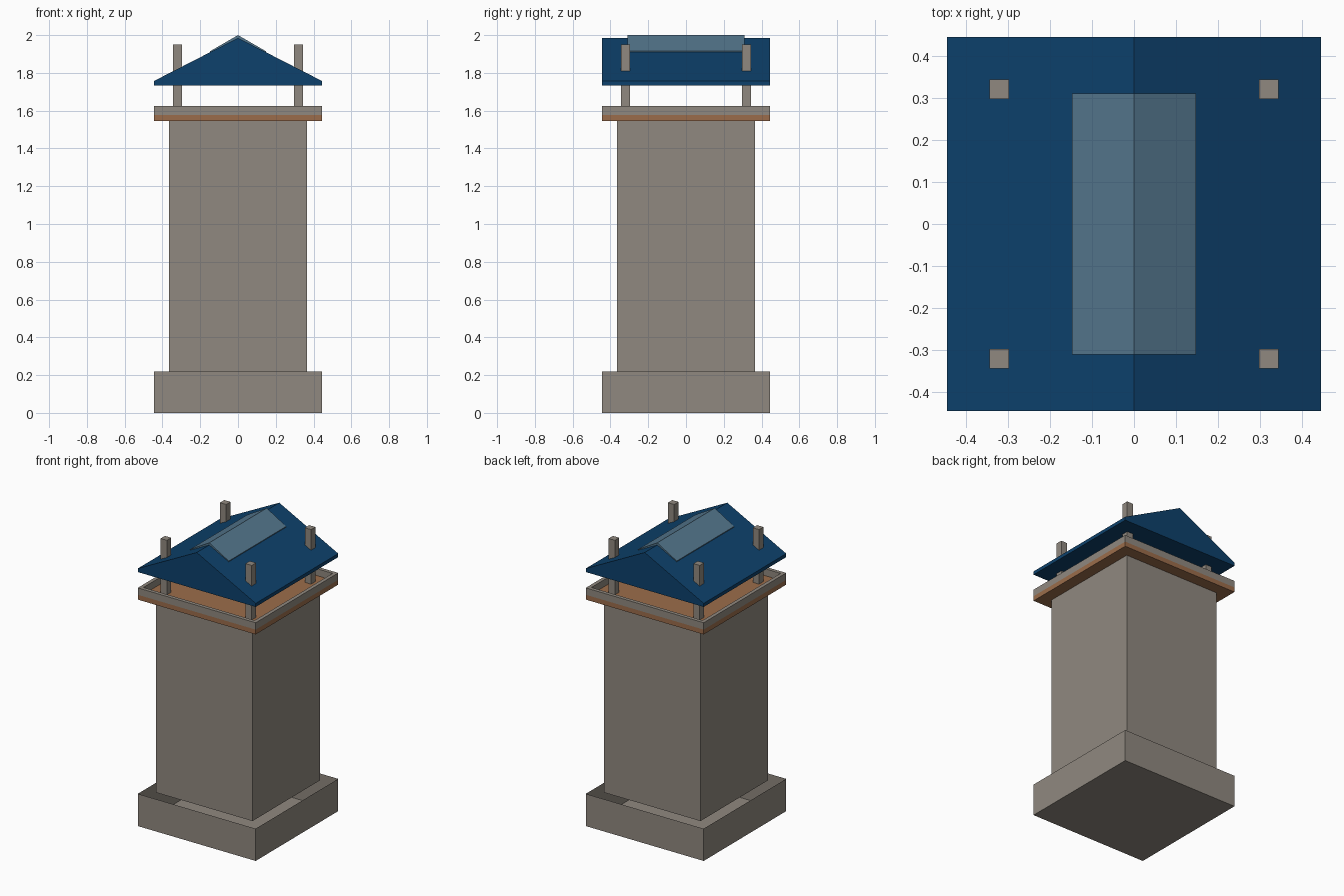
import bpy, bmesh

if "Cube" in bpy.data.objects:
    bpy.data.objects.remove(bpy.data.objects["Cube"])


def material(name, rgb):
    m = bpy.data.materials.new(name)
    m.diffuse_color = (*rgb, 1)
    m.use_nodes = True
    m.node_tree.nodes["Principled BSDF"].inputs["Base Color"].default_value = m.diffuse_color
    return m


STONE = material("warm grey stone", (0.28, 0.25, 0.215))
WOOD = material("brown wood", (0.33, 0.152, 0.07))
BLUE = material("deep blue roof", (0.004, 0.053, 0.15))
PALE = material("pale blue ridge", (0.09, 0.185, 0.27))


def finish(bm, name, mat):
    bmesh.ops.recalc_face_normals(bm, faces=bm.faces)
    me = bpy.data.meshes.new(name)
    bm.to_mesh(me)
    bm.free()
    me.materials.append(mat)
    ob = bpy.data.objects.new(name, me)
    bpy.context.collection.objects.link(ob)
    return ob


def box(name, mat, half, z0, z1, centre=(0, 0), open_top=False):
    bm = bmesh.new()
    bmesh.ops.create_cube(bm, size=1)
    for v in bm.verts:
        v.co = (centre[0] + v.co.x * 2 * half, centre[1] + v.co.y * 2 * half,
                z1 if v.co.z > 0 else z0)
    if open_top:
        top = [f for f in bm.faces if f.normal.z > 0.9]
        bmesh.ops.delete(bm, geom=top, context='FACES_ONLY')
    return finish(bm, name, mat)


def prism(name, mat, profile, half_y):
    # extrude an x-z profile along y
    bm = bmesh.new()
    face = bm.faces.new([bm.verts.new((x, -half_y, z)) for x, z in profile])
    ext = bmesh.ops.extrude_face_region(bm, geom=[face])["geom"]
    bmesh.ops.translate(bm, vec=(0, 2 * half_y, 0),
                        verts=[g for g in ext if isinstance(g, bmesh.types.BMVert)])
    return finish(bm, name, mat)


def ring(name, mat, outer, inner, z0, z1):
    # square frame with an open middle
    bm = bmesh.new()
    corners = ((-1, -1), (1, -1), (1, 1), (-1, 1))
    loops = [[bm.verts.new((sx * r, sy * r, z)) for sx, sy in corners]
             for r, z in ((outer, z0), (outer, z1), (inner, z1), (inner, z0))]
    for a, b in zip(loops, loops[1:] + loops[:1]):
        for i in range(4):
            j = (i + 1) % 4
            bm.faces.new((a[i], a[j], b[j], b[i]))
    return finish(bm, name, mat)


# Hollow plinth tray and tower shaft
box("plinth", STONE, 0.445, 0, 0.22, open_top=True)
box("tower_shaft", STONE, 0.365, 0.22, 1.546)

# Wooden deck with a low parapet
box("deck", WOOD, 0.445, 1.545, 1.578)
ring("parapet", STONE, 0.445, 0.42, 1.578, 1.625)

# Corner posts running through the roof
for sx, nx in ((-1, "left"), (1, "right")):
    for sy, ny in ((-1, "front"), (1, "back")):
        box(f"post_{ny}_{nx}", STONE, 0.0235, 1.57, 1.95, (sx * 0.32, sy * 0.32))

# Gabled roof and ridge cover
prism("roof", BLUE, [(-0.445, 1.733), (0.445, 1.733), (0.445, 1.757),
                     (0, 1.985), (-0.445, 1.757)], 0.445)
prism("ridge_cover", PALE, [(-0.147, 1.905), (0.147, 1.905), (0.147, 1.915),
                            (0, 2.0), (-0.147, 1.915)], 0.31)
